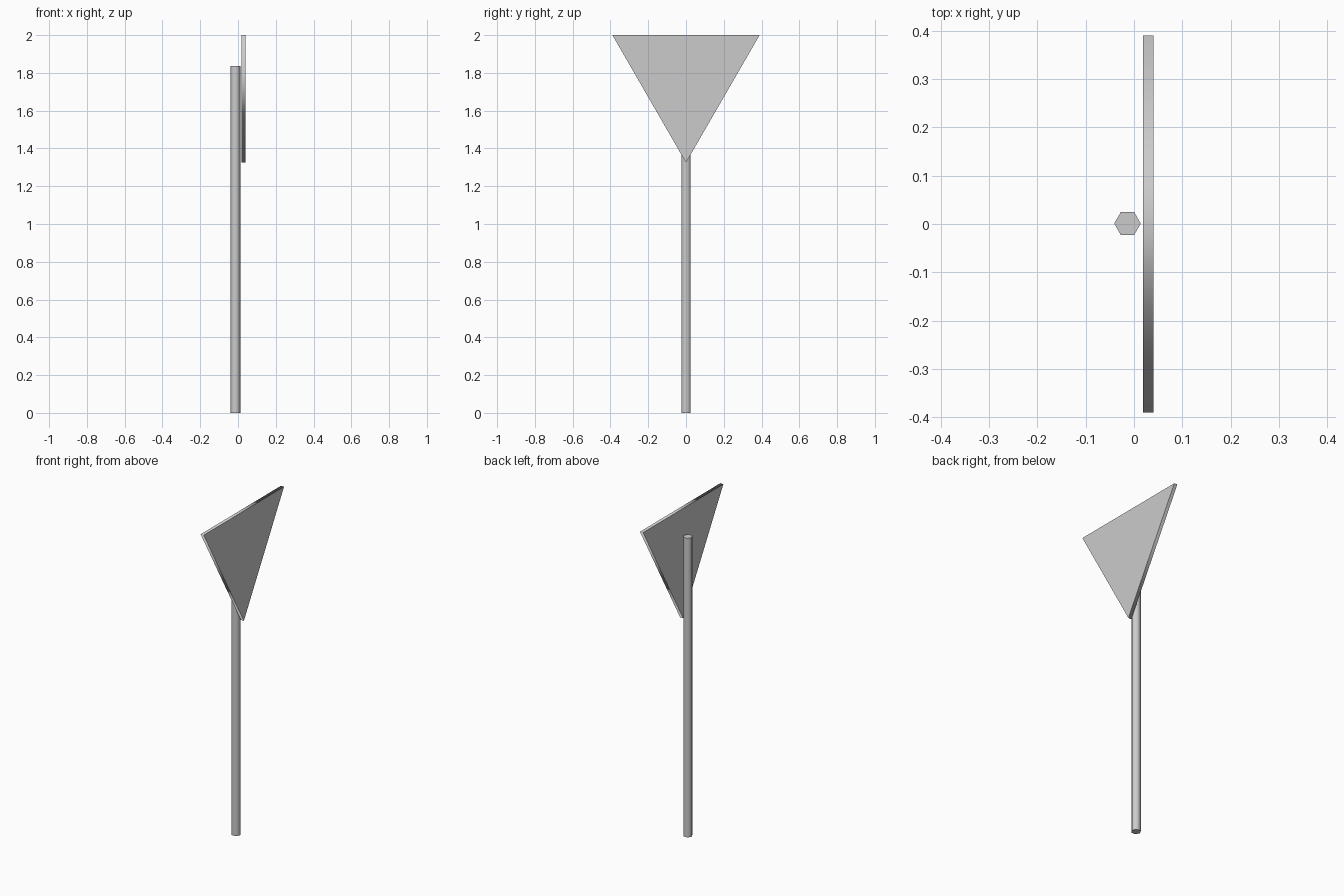
import bpy, bmesh
from math import cos, sin, pi
from mathutils import Vector

if "Cube" in bpy.data.objects:
    bpy.data.objects.remove(bpy.data.objects["Cube"])


def prism(name, sides, radius, start, along, u, v, turn=0.0):
    """Regular prism: smooth side walls, flat caps with sharp rims."""
    start, along, u, v = map(Vector, (start, along, u, v))
    bm = bmesh.new()
    angles = [turn + 2 * pi * i / sides for i in range(sides)]
    rings = [[bm.verts.new(o + radius * (cos(a) * u + sin(a) * v)) for a in angles]
             for o in (start, start + along)]
    caps = [bm.faces.new(ring) for ring in rings]
    for i in range(sides):
        j = (i + 1) % sides
        wall = bm.faces.new((rings[0][i], rings[0][j], rings[1][j], rings[1][i]))
        wall.smooth = True
    for cap in caps:
        for edge in cap.edges:
            edge.smooth = False
    bmesh.ops.recalc_face_normals(bm, faces=bm.faces)
    mesh = bpy.data.meshes.new(name)
    bm.to_mesh(mesh)
    bm.free()
    obj = bpy.data.objects.new(name, mesh)
    bpy.context.collection.objects.link(obj)
    return obj


# Hexagonal post standing on the ground
prism("post", 6, 0.0275, (-0.0135, 0.001, 0), (0, 0, 1.837), (1, 0, 0), (0, 1, 0))

# Triangular sign plate, point down, just in front of the post
prism("sign_plate", 3, 0.45, (0.019, 0, 1.775), (0.021, 0, 0), (0, 1, 0), (0, 0, 1), -pi / 2)
